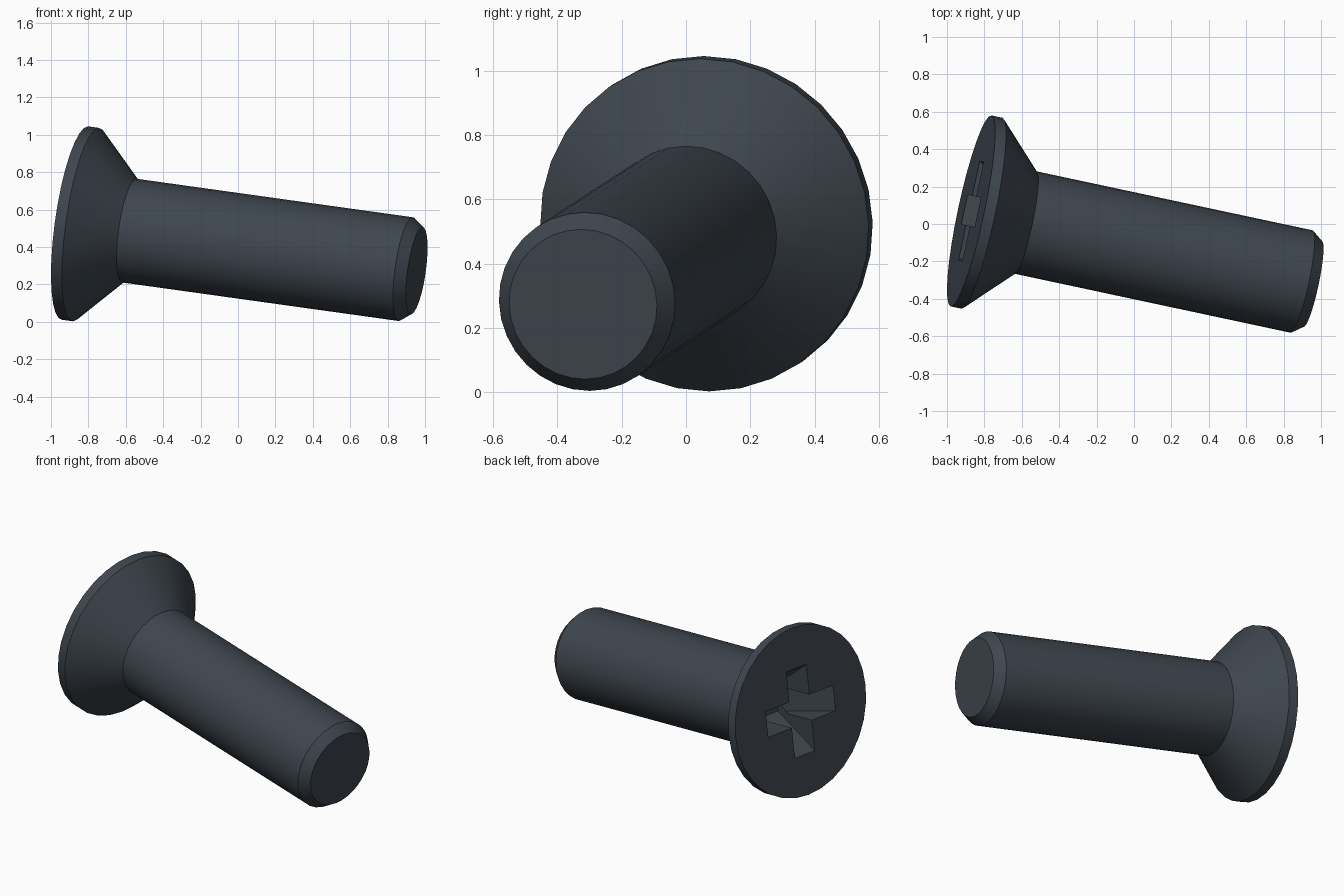
import bpy, bmesh, math
from mathutils import Matrix, Vector

cube = bpy.data.objects.get("Cube")
if cube:
    bpy.data.objects.remove(cube, do_unlink=True)

# Frame of the tilted screw: local z runs from the head face to the tip
axis = Vector((0.969, -0.207, -0.135)).normalized()
side = Vector((0, 0, 1)).cross(axis).normalized()
upright = axis.cross(side)
frame = Matrix((side, upright, axis)).transposed().to_4x4()
frame.translation = (-0.871, 0.07, 0.528)

SEGMENTS = 32
RECESS_DEPTH = 0.295
ARM_REACH = 0.27
ARM_HALF_WIDTH = 0.08


def make_object(name, bm):
    bmesh.ops.recalc_face_normals(bm, faces=bm.faces)
    mesh = bpy.data.meshes.new(name)
    bm.to_mesh(mesh)
    bm.free()
    obj = bpy.data.objects.new(name, mesh)
    obj.matrix_world = frame
    bpy.context.collection.objects.link(obj)
    return obj


def lathe(name, profile):
    """Closed solid turned from (radius, distance) pairs."""
    bm = bmesh.new()
    rings = []
    for radius, dist in profile:
        angles = [math.tau * i / SEGMENTS for i in range(SEGMENTS)]
        rings.append([bm.verts.new((radius * math.cos(a), radius * math.sin(a), dist))
                      for a in angles])
    for lower, upper in zip(rings, rings[1:]):
        for i in range(SEGMENTS):
            j = (i + 1) % SEGMENTS
            bm.faces.new((lower[i], lower[j], upper[j], upper[i]))
    bm.faces.new(rings[0])
    bm.faces.new(rings[-1])
    return make_object(name, bm)


def wedge_cutter(name, turn):
    """Slot whose ends slope in to a square floor."""
    margin = 0.05
    slope = (ARM_REACH - ARM_HALF_WIDTH) / RECESS_DEPTH
    mouth = ARM_REACH + slope * margin
    floor = ARM_HALF_WIDTH
    outline = [(-mouth, -margin), (mouth, -margin),
               (floor, RECESS_DEPTH), (-floor, RECESS_DEPTH)]
    bm = bmesh.new()
    face = bm.faces.new([bm.verts.new((x, -ARM_HALF_WIDTH, z)) for x, z in outline])
    extruded = bmesh.ops.extrude_face_region(bm, geom=[face])["geom"]
    moved = [v for v in extruded if isinstance(v, bmesh.types.BMVert)]
    bmesh.ops.translate(bm, verts=moved, vec=(0, 2 * ARM_HALF_WIDTH, 0))
    bmesh.ops.rotate(bm, verts=bm.verts, matrix=Matrix.Rotation(turn, 3, "Z"))
    obj = make_object(name, bm)
    obj.hide_render = True
    return obj


# Countersunk head, plain shank and chamfered tip
screw = lathe("countersunk_screw", [
    (0.522, 0), (0.522, 0.06), (0.28, 0.30), (0.28, 1.825), (0.235, 1.885)])

# Cross recess in the head
bpy.context.view_layer.objects.active = screw
screw.select_set(True)
for name, turn in (("level_slot", 0), ("upright_slot", math.pi / 2)):
    cutter = wedge_cutter(name, turn)
    bpy.context.view_layer.update()
    mod = screw.modifiers.new(name, "BOOLEAN")
    mod.operation = "DIFFERENCE"
    mod.solver = "EXACT"
    mod.object = cutter
    bpy.ops.object.modifier_apply(modifier=mod.name)
    bpy.data.objects.remove(cutter, do_unlink=True)

# Dark steel finish
steel = bpy.data.materials.new("dark_steel")
steel.use_nodes = True
colour = (0.048, 0.061, 0.076, 1)
steel.diffuse_color = colour
steel.node_tree.nodes["Principled BSDF"].inputs["Base Color"].default_value = colour
screw.data.materials.clear()
screw.data.materials.append(steel)
bpy.ops.object.shade_smooth_by_angle(angle=math.radians(30))
